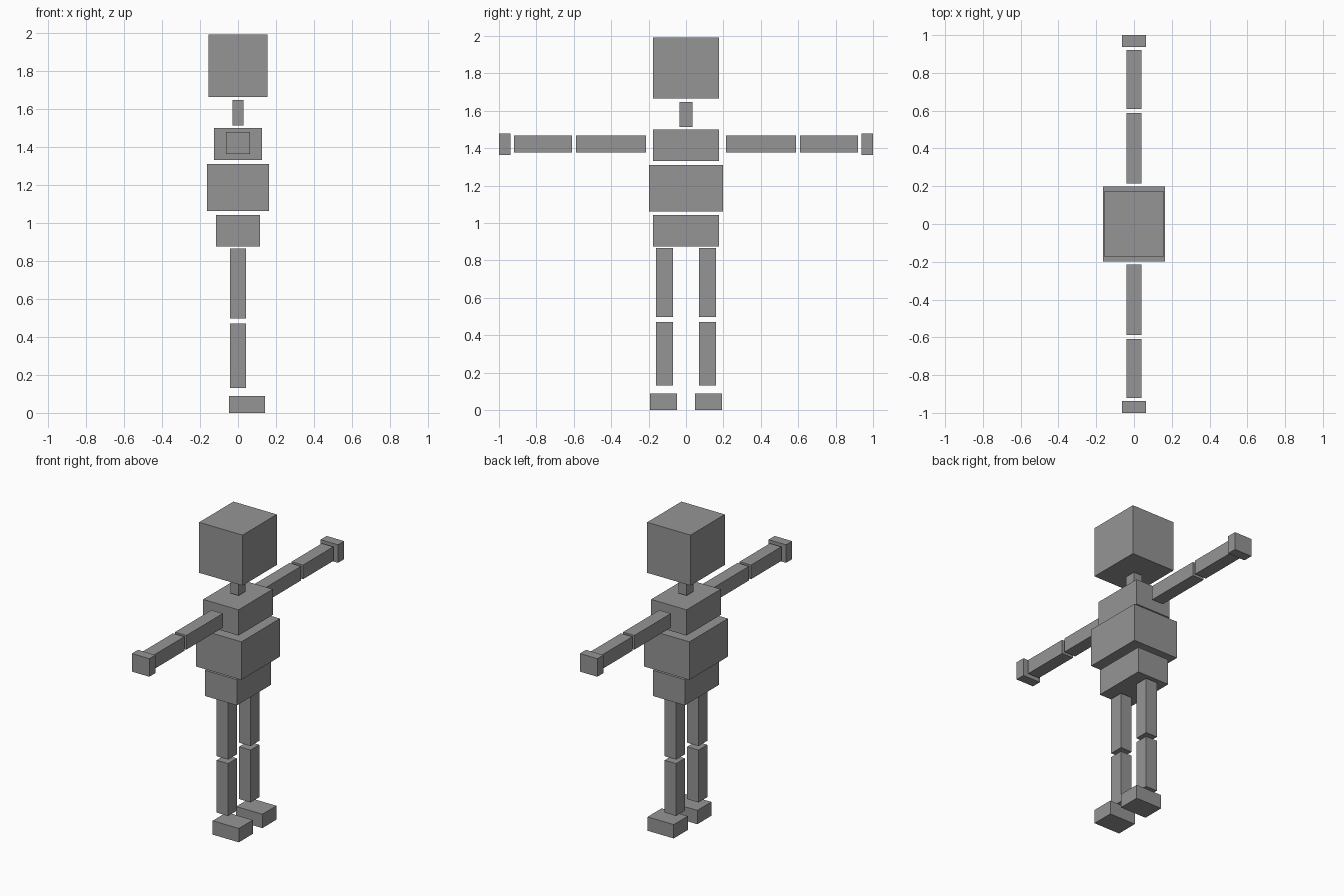
import bpy

if "Cube" in bpy.data.objects:
    bpy.data.objects.remove(bpy.data.objects["Cube"])

grey = bpy.data.materials.new("plain grey")
grey.diffuse_color = (0.30, 0.30, 0.30, 1.0)
grey.use_nodes = True
grey.node_tree.nodes["Principled BSDF"].inputs["Base Color"].default_value = grey.diffuse_color


def box(name, x, y, z):
    """Box spanning the given (min, max) range on each axis."""
    spans = (x, y, z)
    bpy.ops.mesh.primitive_cube_add(size=1, location=[(a + b) / 2 for a, b in spans])
    ob = bpy.context.object
    ob.name = name
    ob.scale = [b - a for a, b in spans]
    bpy.ops.object.transform_apply(location=False, rotation=False, scale=True)
    ob.data.materials.append(grey)


def pair(name, x, y, z):
    """The same box on both sides of the body."""
    box("left_" + name, x, y, z)
    box("right_" + name, x, (-y[1], -y[0]), z)


# Head and trunk: half depth, half width, height range
for name, hx, hy, z in (
    ("head", 0.156, 0.176, (1.665, 1.993)),
    ("neck", 0.03, 0.036, (1.513, 1.647)),
    ("chest", 0.127, 0.176, (1.333, 1.50)),
    ("belly", 0.163, 0.198, (1.063, 1.31)),
    ("pelvis", 0.115, 0.176, (0.876, 1.043)),
):
    box(name, (-hx, hx), (-hy, hy), z)

# Arms, stretched out sideways
limb = (-0.041, 0.041)
pair("upper_arm", limb, (0.214, 0.588), (1.376, 1.468))
pair("forearm", limb, (0.609, 0.92), (1.376, 1.468))
pair("hand", (-0.063, 0.063), (0.937, 1.0), (1.363, 1.48))

# Legs, with the feet pointing towards +x
pair("thigh", limb, (0.07, 0.16), (0.498, 0.867))
pair("shin", limb, (0.07, 0.16), (0.132, 0.472))
pair("foot", (-0.047, 0.141), (0.049, 0.193), (0.0, 0.09))
